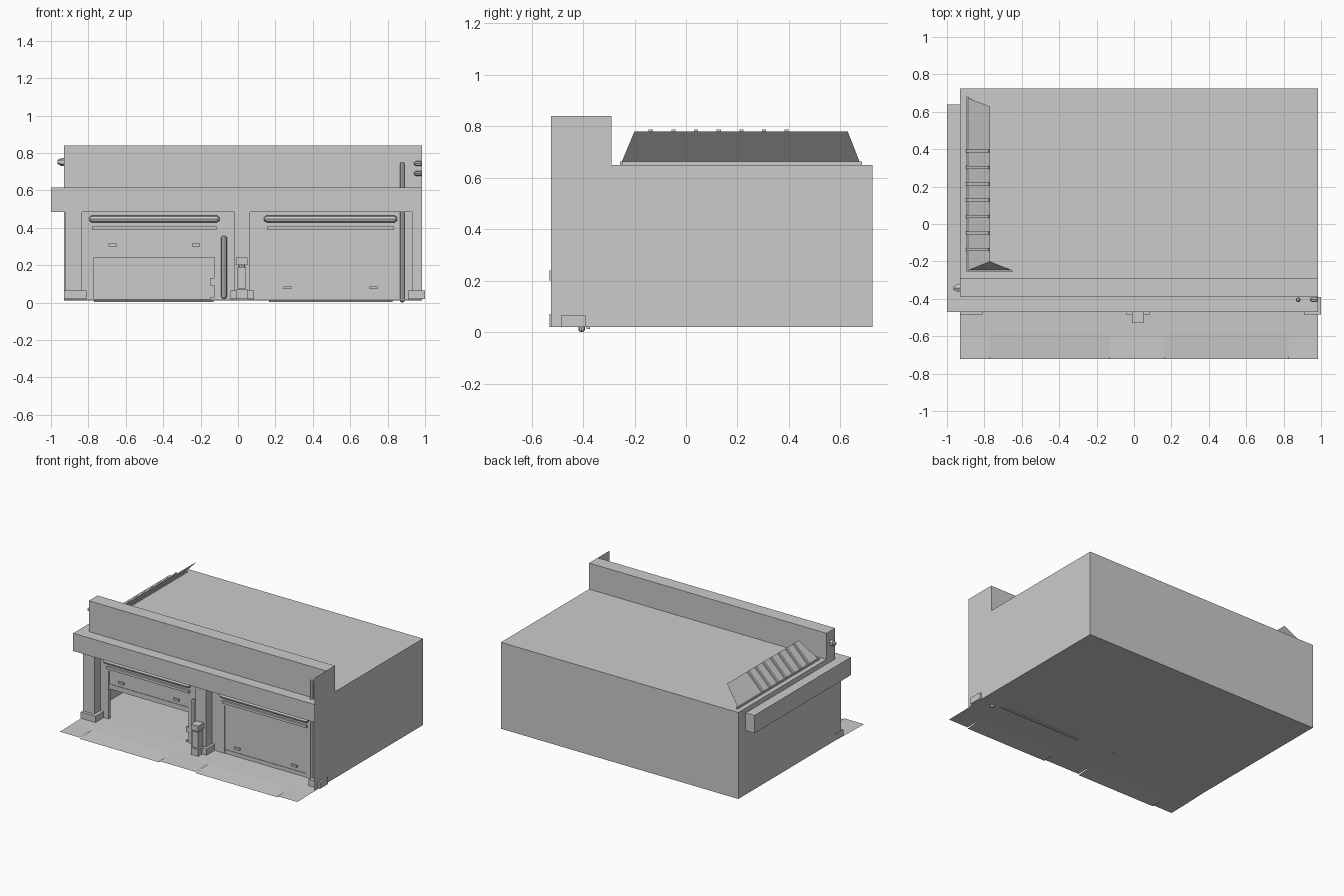
import bpy, math
from mathutils import Vector

if "Cube" in bpy.data.objects:
    bpy.data.objects.remove(bpy.data.objects["Cube"])


def mesh(name, verts, faces):
    me = bpy.data.meshes.new(name)
    me.from_pydata(verts, [], faces)
    ob = bpy.data.objects.new(name, me)
    bpy.context.collection.objects.link(ob)
    return ob


def box(name, x0, x1, y0, y1, z0, z1):
    v = [(x, y, z) for z in (z0, z1) for y in (y0, y1) for x in (x0, x1)]
    f = [(0, 2, 3, 1), (4, 5, 7, 6), (0, 1, 5, 4), (2, 6, 7, 3), (0, 4, 6, 2), (1, 3, 7, 5)]
    return mesh(name, v, f)


def rod(name, a, b, r, sides=8, r2=None):
    a, b = Vector(a), Vector(b)
    bpy.ops.mesh.primitive_cone_add(vertices=sides, radius1=r, radius2=r if r2 is None else r2,
                                    depth=(b - a).length, location=(a + b) / 2)
    ob = bpy.context.object
    ob.name = name
    ob.rotation_euler = (b - a).to_track_quat('Z', 'Y').to_euler()
    return ob


def capped_rod(name, a, b, r):
    # rod with short tapered ends
    a, b = Vector(a), Vector(b)
    d = (b - a).normalized() * r * 0.7
    rod(name, a + d, b - d, r)
    rod(name + "_start", a + d, a, r, r2=r * 0.5)
    rod(name + "_end", b - d, b, r, r2=r * 0.5)


L, R, WALL, BACK, G, ROOF = -0.93, 0.985, -0.39, 0.725, 0.02, 0.65

# hollow shell: floor, roof, left, back
mesh("building_shell",
     [(x, y, z) for z in (G, ROOF) for y in (WALL, BACK) for x in (L, R)],
     [(0, 2, 3, 1), (4, 5, 7, 6), (2, 6, 7, 3), (0, 4, 6, 2)])
# right side with the tall wing at the front
mesh("right_wall",
     [(R, -0.525, G), (R, BACK, G), (R, BACK, ROOF), (R, -0.29, ROOF), (R, -0.29, 0.84),
      (R, -0.525, 0.84)], [(0, 1, 2, 3, 4, 5)])

# front wall pieces around the two door openings
doors = [(-0.77, -0.125), (0.165, 0.825)]
for i, (a, b) in enumerate([(L, -0.77), (-0.125, 0.165), (0.825, R)]):
    box(f"front_wall_pier_{i}", a, b, WALL, -0.37, G, 0.37)
box("front_wall_upper", L, R, WALL, -0.37, 0.37, ROOF)

# parapet and overhanging fascia
box("parapet", L, R, WALL, -0.29, 0.61, 0.84)
box("front_fascia", -1, R, -0.47, WALL, 0.485, 0.615)
box("left_fascia", -1, L, WALL, 0.64, 0.485, 0.615)

# columns and their bases
for i, (a, b) in enumerate([(-0.925, -0.835), (-0.02, 0.065), (0.93, R)]):
    box(f"column_{i}", a, b, -0.462, WALL, G, 0.485)
for i, (a, b) in enumerate([(L, -0.81), (-0.04, 0.085), (0.91, 1.0)]):
    box(f"column_base_{i}", a, b, -0.485, WALL, G, 0.065)

# doors: left one raised, right one closed
for i, ((a, b), bottom) in enumerate(zip(doors, (0.24, 0.012))):
    box(f"door_{i}", a, b, -0.383, -0.372, bottom, 0.37)
    box(f"door_edge_{i}", a, b, -0.387, -0.372, bottom, bottom + 0.035)
    for hx in (a + 0.1, b - 0.1):
        box(f"door_handle_{i}", hx - 0.022, hx + 0.022, -0.395, -0.383, bottom + 0.06, bottom + 0.075)
    box(f"door_lintel_{i}", a - 0.01, b + 0.01, -0.405, WALL, 0.388, 0.406)
    capped_rod(f"door_roller_{i}", (a - 0.025, -0.408, 0.447), (b + 0.025, -0.408, 0.447), 0.019)
# raised door side latch
for z0, z1 in ((0.25, 0.27), (0.09, 0.13), (0.015, 0.03)):
    box("door_side_latch", -0.15, -0.125, -0.385, -0.372, z0, z1)

# driveway with a dropped kerb before each door
xs = [L, -0.77, -0.13, 0.165, 0.825, R]
for i, (a, b) in enumerate(zip(xs, xs[1:])):
    z = 0.003 if i % 2 else 0.012
    mesh(f"driveway_{i}", [(a, WALL, G), (b, WALL, G), (b, -0.58, 0.014), (a, -0.58, 0.014),
                           (b, -0.723, z), (a, -0.723, z)], [(0, 3, 2, 1), (3, 5, 4, 2)])

# pump on the middle column
box("pump_head", -0.01, 0.05, -0.53, -0.465, 0.2, 0.24)
rod("pump_neck", (0.02, -0.497, 0.185), (0.02, -0.497, 0.2), 0.018)
box("pump_body", -0.003, 0.044, -0.525, -0.465, 0.075, 0.19)
box("pump_foot", -0.01, 0.05, -0.53, -0.465, 0.02, 0.07)

# pipes
capped_rod("short_pipe", (-0.075, -0.405, G), (-0.075, -0.405, 0.357), 0.015)
capped_rod("tall_downpipe", (0.878, -0.405, 0.0), (0.878, -0.405, 0.75), 0.013)
for z in (0.69, 0.743):
    capped_rod("wing_pipe", (0.942, -0.404, z), (R, -0.404, z), 0.013)

# spout on the left parapet end
rod("parapet_spout", (L, -0.343, 0.752), (-0.95, -0.343, 0.752), 0.022, 6)
rod("parapet_spout_tip", (-0.945, -0.343, 0.752), (-0.965, -0.343, 0.752), 0.018, 6, 0.012)

# roof skylight: sloped panel, front gable, ribs, base strips
mesh("skylight_panel", [(-0.89, 0.675, 0.66), (-0.89, -0.25, 0.66), (-0.77, -0.2, 0.78), (-0.77, 0.628, 0.78)],
     [(0, 1, 2, 3)])
mesh("skylight_gable", [(-0.885, -0.247, 0.66), (-0.655, -0.247, 0.66), (-0.77, -0.2, 0.78)], [(0, 1, 2)])
box("skylight_base_side", -0.895, -0.885, -0.257, 0.683, ROOF, 0.662)
box("skylight_base_front", -0.895, -0.65, -0.257, -0.245, ROOF, 0.662)
for i in range(7):
    y = -0.137 + i * 0.088
    v = [(x + d, y + s, z - d) for s in (-0.008, 0.008) for x, z, d in
         ((-0.89, 0.66, 0), (-0.77, 0.78, 0), (-0.77, 0.78, -0.008), (-0.89, 0.66, -0.008))]
    mesh(f"skylight_rib_{i}", v, [(0, 1, 2, 3), (7, 6, 5, 4), (0, 4, 5, 1), (1, 5, 6, 2),
                                  (2, 6, 7, 3), (3, 7, 4, 0)])
